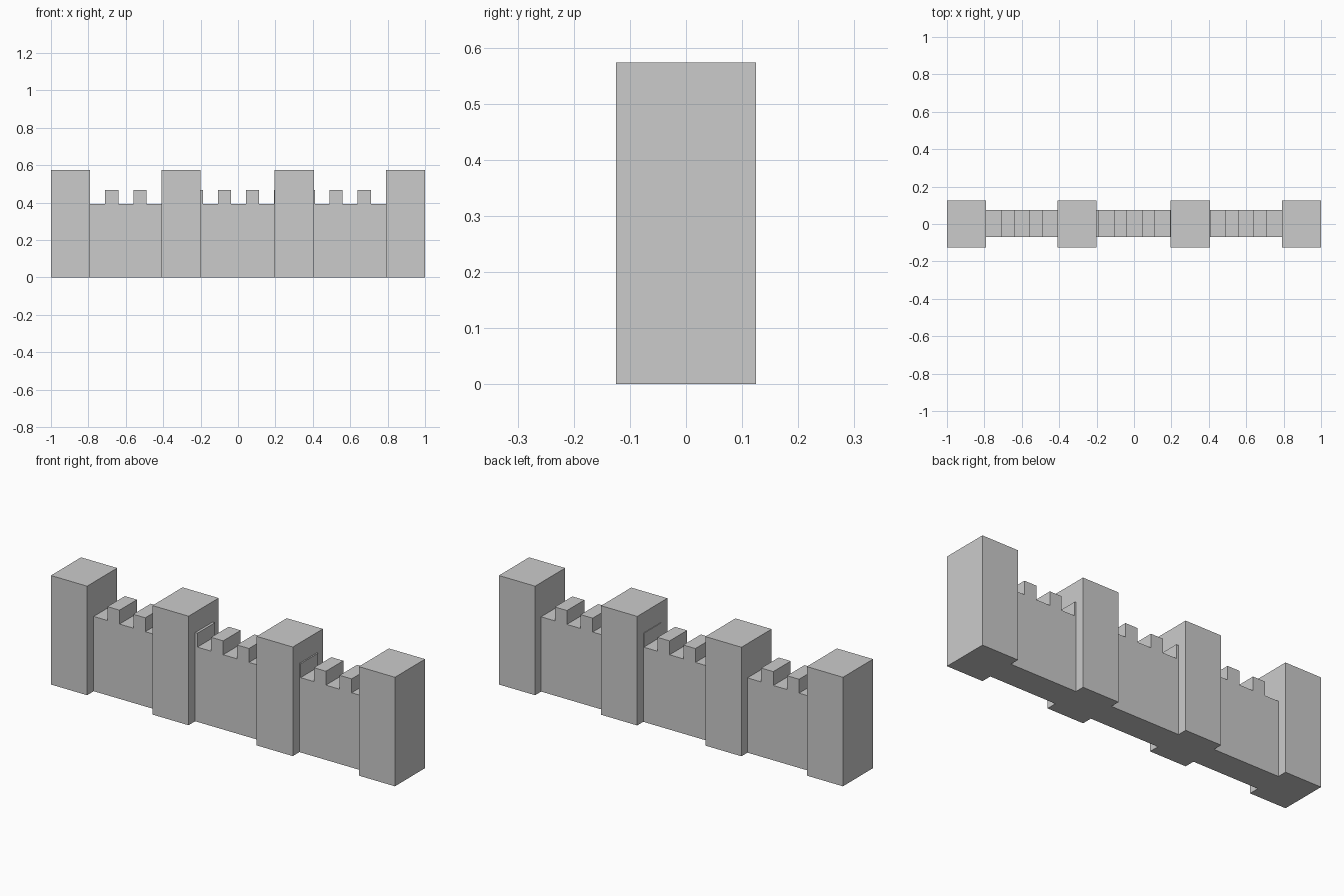
import bpy, bmesh

if "Cube" in bpy.data.objects:
    bpy.data.objects.remove(bpy.data.objects["Cube"])

TOWER_W, TOWER_D, TOWER_H = 0.21, 0.25, 0.573
WALL_Y0, WALL_Y1, WALL_H, MERLON_H = -0.07, 0.075, 0.393, 0.466
MERLON_W = 0.07


def extrude_profile(name, pts, y0, y1):
    """Prism from an x-z outline, extruded along y."""
    bm = bmesh.new()
    face = bm.faces.new([bm.verts.new((x, y0, z)) for x, z in pts])
    geom = bmesh.ops.extrude_face_region(bm, geom=[face])["geom"]
    bmesh.ops.translate(bm, vec=(0, y1 - y0, 0),
                        verts=[v for v in geom if isinstance(v, bmesh.types.BMVert)])
    bmesh.ops.recalc_face_normals(bm, faces=bm.faces)
    mesh = bpy.data.meshes.new(name)
    bm.to_mesh(mesh)
    bm.free()
    obj = bpy.data.objects.new(name, mesh)
    bpy.context.collection.objects.link(obj)
    return obj


def battlement_profile(x0, x1, merlon_starts):
    """Wall outline with merlons clipped to the gap between two towers."""
    top = [(x0, WALL_H)]
    for m in merlon_starts:
        a, b = max(m, x0), min(m + MERLON_W, x1)
        top += [(a, WALL_H), (a, MERLON_H), (b, MERLON_H), (b, WALL_H)]
    top.append((x1, WALL_H))
    outline = [(x0, 0)] + top + [(x1, 0)]
    # drop points doubled or folded back where a clipped merlon meets a tower
    if top[0] == top[1]:
        outline = [outline[0]] + outline[3:]
    if top[-1] == top[-2]:
        outline = outline[:-3] + [outline[-1]]
    return outline


# Towers
tower_x = [-1.0, -0.41, 0.196, 0.79]
for i, x in enumerate(tower_x):
    extrude_profile(f"tower_{i + 1}",
                    [(x, 0), (x + TOWER_W, 0), (x + TOWER_W, TOWER_H), (x, TOWER_H)],
                    -TOWER_D / 2, TOWER_D / 2)

# Crenellated walls between the towers; some merlons run partly into a tower
merlons = [[-0.71, -0.56],
           [-0.257, -0.107, 0.043, 0.193],
           [0.343, 0.49, 0.64]]
for i, starts in enumerate(merlons):
    x0, x1 = tower_x[i] + TOWER_W, tower_x[i + 1]
    extrude_profile(f"wall_{i + 1}", battlement_profile(x0, x1, starts), WALL_Y0, WALL_Y1)
